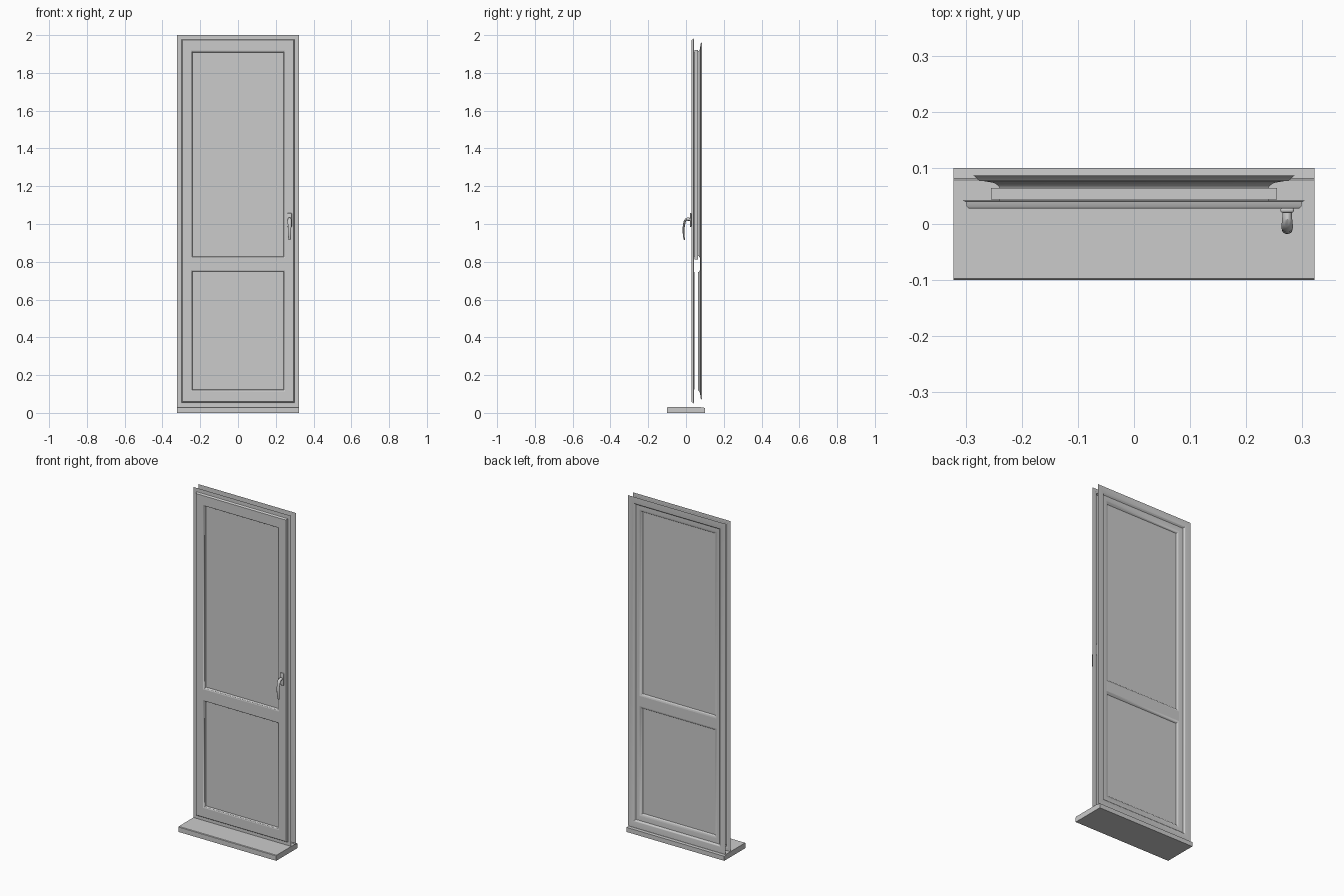
import bpy, bmesh, math
from mathutils import Vector

if "Cube" in bpy.data.objects:
    bpy.data.objects.remove(bpy.data.objects["Cube"])


def finish(name, bm, smooth=True):
    me = bpy.data.meshes.new(name)
    bm.to_mesh(me)
    bm.free()
    ob = bpy.data.objects.new(name, me)
    bpy.context.collection.objects.link(ob)
    if smooth:
        bpy.ops.object.select_all(action='DESELECT')
        ob.select_set(True)
        bpy.context.view_layer.objects.active = ob
        bpy.ops.object.shade_smooth_by_angle(angle=math.radians(35))
    return ob


def loft(name, loops, back=False, fill=False):
    """Mitred open moulding through rectangles (half width, z low, z high, y), outer to inner."""
    bm = bmesh.new()
    rings = [[bm.verts.new((sx * w, y, z)) for sx, z in ((-1, a), (1, a), (1, b), (-1, b))]
             for w, a, b, y in loops]
    for o, i in zip(rings, rings[1:]):
        for k in range(4):
            n = (k + 1) % 4
            bm.faces.new((o[k], o[n], i[n], i[k]))
    if fill:
        bm.faces.new(rings[-1])
    if back:
        bmesh.ops.reverse_faces(bm, faces=bm.faces)
    return finish(name, bm)


def inset(rect, steps):
    w, a, b = rect
    return [(w - d, a + d, b - d, y) for d, y in steps]


def box(name, lo, hi, bevel=0.0):
    bm = bmesh.new()
    bmesh.ops.create_cube(bm, size=1)
    for v in bm.verts:
        v.co = [l + (c + .5) * (h - l) for c, l, h in zip(v.co, lo, hi)]
    if bevel:
        bmesh.ops.bevel(bm, geom=bm.edges[:], offset=bevel, segments=3, profile=.5, affect='EDGES')
    return finish(name, bm)


# Sill: side profile (y, z) extruded across the width
prof = [(-.1, 0), (.1, 0), (.1, .027), (.081, .028), (.078, .032), (-.097, .032), (-.1, .029)]
bm = bmesh.new()
f = bm.faces.new([bm.verts.new((-.322, y, z)) for y, z in prof])
ext = bmesh.ops.extrude_face_region(bm, geom=[f])
bmesh.ops.translate(bm, vec=(.644, 0, 0), verts=[v for v in ext['geom'] if isinstance(v, bmesh.types.BMVert)])
bmesh.ops.recalc_face_normals(bm, faces=bm.faces)
finish("sill", bm, False)

frame = (.322, .032, 2.0)
front_in = (.249, .114, 1.918)
back_in = (.253, .105, 1.928)

# Outer frame and sash faces: open shells front and back
loft("frame_front", inset(frame, [(0, .041), (.026, .041)]))
loft("sash_front", inset(frame, [(.016, .042), (.022, .040), (.024, .031), (.027, .028)])
     + [front_in + (.028,)])
loft("frame_back", inset(frame, [(0, .086), (.036, .086), (.039, .084), (.046, .077)]), True)
loft("sash_back", inset(frame, [(.044, .077), (.050, .077)]) + [back_in + (.074,)], True)

# Mid rail faces and the glazing beads round both openings
loft("rail_front", [(.249, .756, .820, .028)], fill=True)
loft("rail_back", [(.253, .758, .818, .074)], True, True)
for part, a, b in (("upper", .820, 1.918), ("lower", .114, .756)):
    loft(part + "_bead_front", inset((.249, a, b), [(0, .028), (.005, .030), (.007, .033), (.009, .044)]))
for part, a, b in (("upper", .818, 1.928), ("lower", .105, .758)):
    loft(part + "_bead_back", inset((.253, a, b), [(0, .074), (.006, .072), (.012, .067), (.014, .063)]), True)

# Glazing unit above, two thin panel skins below
box("glass_unit", (-.255, .044, .811), (.255, .064, 1.922))
loft("panel_front", [(.241, .122, .748, .042)], fill=True)
loft("panel_back", [(.241, .117, .746, .063)], True, True)

# Handle: rounded base plate, neck and tapered curved lever
hx = .273
box("handle_plate", (hx - .012, .020, .985), (hx + .012, .029, 1.058), .004)
bm = bmesh.new()
path = [(.024, 1.024, .008), (.008, 1.026, .009), (-.001, 1.023, .010), (-.008, 1.010, .010),
        (-.012, .985, .009), (-.013, .955, .008), (-.011, .930, .007), (-.008, .915, .005)]
N, rings = 12, []
for i, (y, z, r) in enumerate(path):
    p, q = path[max(i - 1, 0)], path[min(i + 1, len(path) - 1)]
    t = Vector((0, q[0] - p[0], q[1] - p[1])).normalized()
    side = t.cross(Vector((1, 0, 0)))
    depth = r if i < 2 else r * .6
    rings.append([bm.verts.new(Vector((hx + r * math.cos(u), y, z)) + side * depth * math.sin(u))
                  for u in (2 * math.pi * k / N for k in range(N))])
for a, b in zip(rings, rings[1:]):
    for k in range(N):
        bm.faces.new((a[k], a[(k + 1) % N], b[(k + 1) % N], b[k]))
bm.faces.new(rings[0])
bm.faces.new(rings[-1])
bmesh.ops.recalc_face_normals(bm, faces=bm.faces)
finish("handle_lever", bm)
